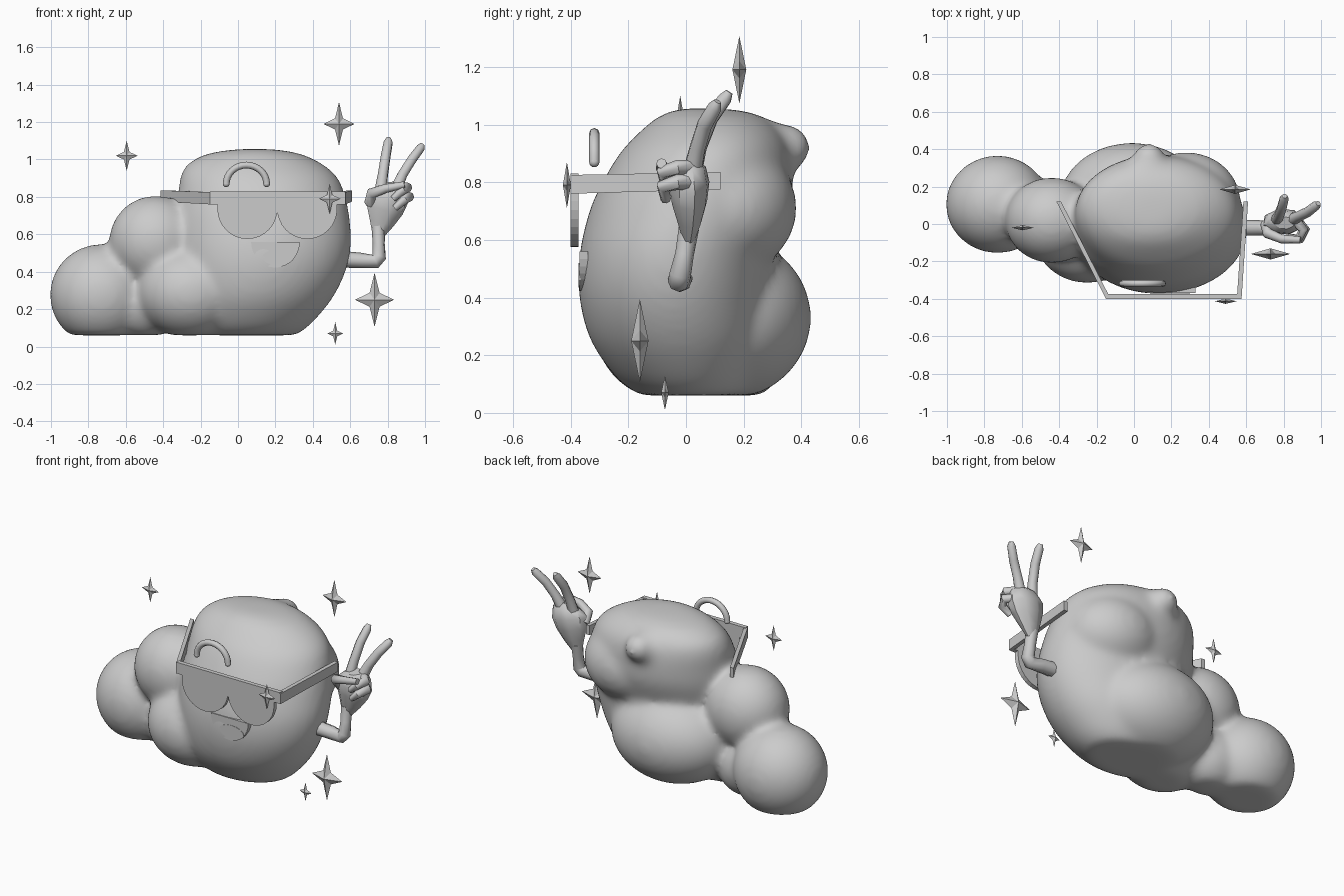
import bpy, bmesh
from math import sin, cos, pi, radians
from mathutils import Vector, Matrix

cube = bpy.data.objects.get("Cube")
if cube:
    bpy.data.objects.remove(cube)

grey = bpy.data.materials.new("plain_grey")
grey.use_nodes = True
grey.diffuse_color = (0.6, 0.6, 0.6, 1)
grey.node_tree.nodes["Principled BSDF"].inputs["Base Color"].default_value = (0.6, 0.6, 0.6, 1)


def finish(name, bm, smooth=False):
    bmesh.ops.recalc_face_normals(bm, faces=bm.faces)
    mesh = bpy.data.meshes.new(name)
    bm.to_mesh(mesh)
    bm.free()
    mesh.materials.append(grey)
    obj = bpy.data.objects.new(name, mesh)
    bpy.context.collection.objects.link(obj)
    if smooth:
        shade(obj, 180)
    return obj


def shade(obj, angle):
    bpy.ops.object.select_all(action='DESELECT')
    obj.select_set(True)
    bpy.context.view_layer.objects.active = obj
    bpy.ops.object.shade_smooth_by_angle(angle=radians(angle))


def prism(name, points, offset):
    """Flat outline extruded along an offset."""
    bm = bmesh.new()
    face = bm.faces.new([bm.verts.new(p) for p in points])
    out = bmesh.ops.extrude_face_region(bm, geom=[face], use_keep_orig=True)
    moved = [v for v in out["geom"] if isinstance(v, bmesh.types.BMVert)]
    bmesh.ops.translate(bm, verts=moved, vec=offset)
    return finish(name, bm)


def tube(name, points, flatten=1.0):
    """Tapered tube through (x, y, z, radius) points."""
    curve = bpy.data.curves.new(name, 'CURVE')
    curve.dimensions = '3D'
    curve.bevel_depth = 1
    curve.bevel_resolution = 2
    curve.use_fill_caps = True
    spline = curve.splines.new('POLY')
    spline.points.add(len(points) - 1)
    for p, (x, y, z, r) in zip(spline.points, points):
        p.co = (x, y, z, 1)
        p.radius = r
    curve.materials.append(grey)
    obj = bpy.data.objects.new(name, curve)
    bpy.context.collection.objects.link(obj)
    bpy.ops.object.select_all(action='DESELECT')
    obj.select_set(True)
    bpy.context.view_layer.objects.active = obj
    bpy.ops.object.convert(target='MESH')
    obj = bpy.context.view_layer.objects.active
    for v in obj.data.vertices:
        v.co.y *= flatten
    shade(obj, 50)
    return obj


def smooth_rows(rows, steps=5):
    """Catmull-Rom interpolation between rows of numbers."""
    rows = [Vector(r) for r in rows]
    result = []
    for i in range(len(rows) - 1):
        p0, p1, p2, p3 = [rows[min(max(k, 0), len(rows) - 1)] for k in range(i - 1, i + 3)]
        for s in range(steps):
            t = s / steps
            result.append(p1 + (p2 - p0) * (t / 2) + (2 * p0 - 5 * p1 + 4 * p2 - p3) * (t * t / 2)
                          + (3 * p1 - p0 - 3 * p2 + p3) * (t ** 3 / 2))
    return result + [rows[-1]]


# Cloud body: lofted main lump (z, left, right, front, back)
FLOOR = 0.06
rings = [(0.06, -0.2, 0.31, -0.16, 0.2), (0.12, -0.25, 0.39, -0.24, 0.24),
         (0.25, -0.3, 0.50, -0.33, 0.28), (0.4, -0.32, 0.575, -0.37, 0.29),
         (0.55, -0.33, 0.605, -0.369, 0.31), (0.7, -0.33, 0.595, -0.335, 0.36),
         (0.8, -0.32, 0.575, -0.29, 0.37), (0.9, -0.31, 0.535, -0.23, 0.36),
         (0.97, -0.275, 0.46, -0.165, 0.33), (1.025, -0.18, 0.35, -0.1, 0.27),
         (1.05, -0.05, 0.23, -0.04, 0.18), (1.056, 0.04, 0.14, 0.0, 0.08)]
bm = bmesh.new()
loops = []
for z, x0, x1, y0, y1 in smooth_rows(rings):
    loops.append([bm.verts.new(((x0 + x1) / 2 + (x1 - x0) / 2 * cos(a),
                                (y0 + y1) / 2 + (y1 - y0) / 2 * sin(a), z))
                  for a in [2 * pi * i / 64 for i in range(64)]])
for lo, hi in zip(loops, loops[1:]):
    for i in range(64):
        j = (i + 1) % 64
        bm.faces.new((lo[i], lo[j], hi[j], hi[i]))
bm.faces.new(loops[0][::-1])
bm.faces.new(loops[-1])

# Cloud puffs: centre and radii, flattened at the floor
puffs = [((-0.73, 0.105, 0.275), (0.277, 0.262, 0.273)),
         ((-0.44, 0.02, 0.56), (0.25, 0.23, 0.247)),
         ((-0.25, -0.05, 0.29), (0.29, 0.267, 0.25)),
         ((-0.49, 0.06, 0.23), (0.2, 0.18, 0.19)),
         ((-0.01, 0.12, 0.33), (0.39, 0.315, 0.29)),
         ((0.28, 0.12, 0.71), (0.29, 0.265, 0.24)),
         ((0.09, 0.2, 0.87), (0.21, 0.18, 0.16)),
         ((0.08, 0.28, 0.9), (0.135, 0.115, 0.115)),
         ((0.08, 0.345, 0.92), (0.085, 0.088, 0.083))]
for centre, radii in puffs:
    bmesh.ops.create_uvsphere(bm, u_segments=40, v_segments=24, radius=1,
                              matrix=Matrix.LocRotScale(Vector(centre), None, Vector(radii)))
for v in bm.verts:
    v.co.z = max(v.co.z, FLOOR)
body = finish("cloud_body", bm, True)
remesh = body.modifiers.new("merge", 'REMESH')
remesh.mode = 'VOXEL'
remesh.voxel_size = 0.018
remesh.use_smooth_shade = True
soft = body.modifiers.new("soften", 'SMOOTH')
soft.factor = 0.5
soft.iterations = 22

# Raised brow
arc = [pi * i / 16 for i in range(17)]
brow = [(0.045 + 0.108 * cos(a), -0.318, 0.87 + 0.1 * sin(a), 0.018) for a in arc]
tube("brow", brow)
for side, end in (("left", brow[0]), ("right", brow[-1])):
    bm = bmesh.new()
    bmesh.ops.create_uvsphere(bm, u_segments=12, v_segments=8, radius=0.018,
                              matrix=Matrix.Translation(end[:3]))
    finish("brow_tip_" + side, bm, True)

# Sunglasses: one flat front with two rounded lenses, and two temples
Y = -0.4
lens = [(0.05 + 0.16 * cos(a), Y, 0.735 - 0.16 * sin(a)) for a in
        [pi - (pi - 0.35) * i / 14 for i in range(15)]]
other = [(0.42 - x, y, z) for x, y, z in reversed(lens)]
outline = ([(-0.15, Y, 0.83), (-0.15, Y, 0.76), (-0.11, Y, 0.76)] + lens
           + [(0.21, Y, 0.715)] + other
           + [(0.53, Y, 0.76), (0.57, Y, 0.76), (0.57, Y, 0.83)])
prism("sunglasses_front", outline, (0, 0.027, 0))
for side, x0, x1 in (("right", -0.15, -0.415), ("left", 0.55, 0.585)):
    prism("temple_" + side, [(x0, Y, 0.76), (x1, 0.12, 0.775),
                             (x1, 0.12, 0.835), (x0, Y, 0.825)], (0.025, 0, 0))

# Smiling mouth with a tongue
smile = [(0.2 + 0.13 * cos(a), -0.37, 0.56 - 0.138 * sin(a)) for a in arc]
prism("mouth", smile, (0, 0.03, 0))
tongue = [(0.215 + 0.085 * cos(2 * a), -0.372, 0.477 + 0.042 * sin(2 * a)) for a in arc[:-1]]
prism("tongue", tongue, (0, 0.008, 0))

# Arm and hand with two raised fingers
tube("arm", [(0.5, -0.02, 0.47, 0.046), (0.66, -0.02, 0.46, 0.041),
             (0.735, -0.025, 0.455, 0.038), (0.755, -0.02, 0.48, 0.038),
             (0.752, -0.005, 0.55, 0.033), (0.75, 0.01, 0.64, 0.036)])
tube("palm", [(0.75, 0.015, 0.6, 0.036), (0.768, 0.02, 0.66, 0.068), (0.785, 0.02, 0.73, 0.102),
              (0.8, 0.02, 0.79, 0.115), (0.81, 0.015, 0.84, 0.1), (0.805, 0.01, 0.87, 0.055)], 0.62)
tube("index_finger", [(0.76, 0.02, 0.82, 0.034), (0.775, 0.045, 0.92, 0.028),
                      (0.79, 0.085, 1.02, 0.027), (0.803, 0.135, 1.09, 0.025),
                      (0.805, 0.15, 1.113, 0.014)])
tube("middle_finger", [(0.84, 0.02, 0.83, 0.034), (0.88, 0.04, 0.92, 0.028),
                       (0.93, 0.065, 1.0, 0.027), (0.975, 0.1, 1.06, 0.025),
                       (0.985, 0.11, 1.08, 0.014)])
for name, dx, dz in (("ring_finger", 0, 0), ("little_finger", 0.01, -0.05)):
    tube(name, [(0.86 + dx, 0.02, 0.85 + dz, 0.027), (0.905 + dx, -0.03, 0.85 + dz, 0.027),
                (0.88 + dx, -0.08, 0.835 + dz, 0.024), (0.83 + dx, -0.07, 0.79 + dz, 0.018)])
tube("thumb", [(0.71, 0, 0.77, 0.035), (0.715, -0.05, 0.82, 0.029),
               (0.79, -0.08, 0.845, 0.024), (0.89, -0.085, 0.865, 0.018)])

# Four-pointed sparkles: centre, half width, half height, half depth
sparkles = [((-0.595, -0.02, 1.02), 0.058, 0.08, 0.014),
            ((0.54, 0.185, 1.19), 0.083, 0.117, 0.024),
            ((0.73, -0.16, 0.25), 0.105, 0.145, 0.03),
            ((0.52, -0.073, 0.07), 0.042, 0.06, 0.013),
            ((0.49, -0.413, 0.79), 0.058, 0.08, 0.014)]
for n, (centre, w, h, d) in enumerate(sparkles):
    bm = bmesh.new()
    rim = []
    for i in range(8):
        a, reach = pi * i / 4, (0.36 if i % 2 else 1)
        rim.append(bm.verts.new(Vector(centre) + Vector((w * reach * cos(a), 0, h * reach * sin(a)))))
    for y in (-d, d):
        tip = bm.verts.new(Vector(centre) + Vector((0, y, 0)))
        for i in range(8):
            bm.faces.new((rim[i], rim[(i + 1) % 8], tip))
    finish("sparkle_%d" % (n + 1), bm)
